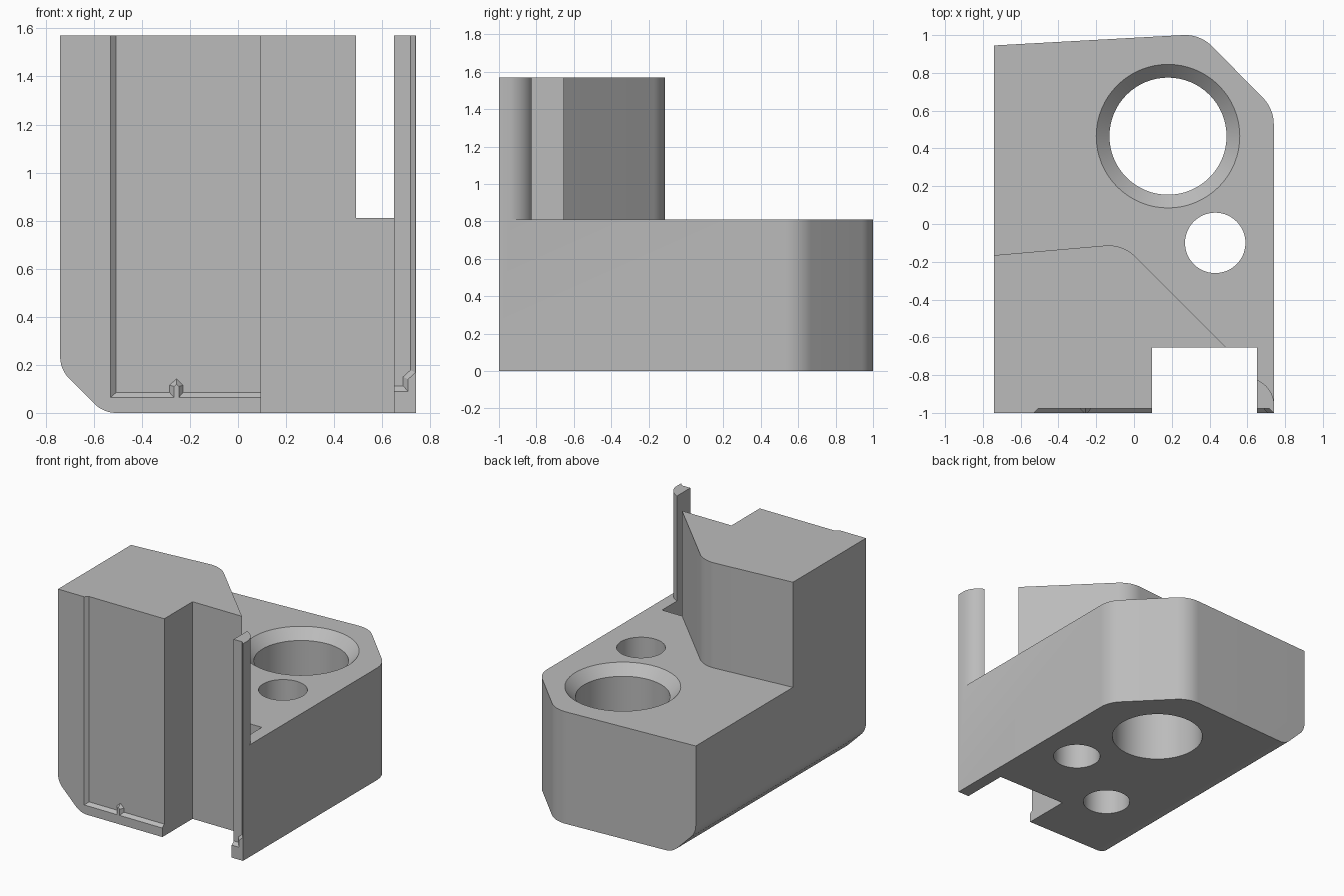
import bpy, bmesh, math
from mathutils import Vector

old = bpy.data.objects.get("Cube")
if old:
    bpy.data.objects.remove(old, do_unlink=True)


def rounded(points, steps=10):
    """2D outline; a third value on a point is its fillet radius."""
    out = []
    for i, p in enumerate(points):
        here = Vector(p[:2])
        if len(p) < 3:
            out.append(here)
            continue
        a = (Vector(points[i - 1][:2]) - here).normalized()
        b = (Vector(points[(i + 1) % len(points)][:2]) - here).normalized()
        half = a.angle(b) / 2
        centre = here + (a + b).normalized() * p[2] / math.sin(half)
        start = here + a * p[2] / math.tan(half) - centre
        end = here + b * p[2] / math.tan(half) - centre
        sweep = start.angle(end)
        for k in range(steps + 1):
            t = k / steps
            out.append(centre + (start * math.sin((1 - t) * sweep)
                                 + end * math.sin(t * sweep)) / math.sin(sweep))
    return out


def loft(name, layers, axis):
    """Solid through equal-length outlines, each given as (position, outline)."""
    bm = bmesh.new()
    rings = []
    for pos, outline in layers:
        rings.append([bm.verts.new((p[0], p[1], pos) if axis == "z"
                                   else (p[0], pos, p[1])) for p in outline])
    bm.faces.new(rings[0])
    bm.faces.new(rings[-1])
    n = len(rings[0])
    for low, high in zip(rings, rings[1:]):
        for i in range(n):
            j = (i + 1) % n
            bm.faces.new((low[i], low[j], high[j], high[i]))
    bmesh.ops.recalc_face_normals(bm, faces=bm.faces)
    mesh = bpy.data.meshes.new(name)
    bm.to_mesh(mesh)
    bm.free()
    obj = bpy.data.objects.new(name, mesh)
    bpy.context.collection.objects.link(obj)
    return obj


def prism(name, points, start, end, axis="z"):
    outline = rounded(points)
    return loft(name, [(start, outline), (end, outline)], axis)


def circle(x, y, r, n=64):
    return [(x + r * math.cos(math.tau * i / n), y + r * math.sin(math.tau * i / n))
            for i in range(n)]


def combine(target, cutter, operation="DIFFERENCE"):
    mod = target.modifiers.new("cut", "BOOLEAN")
    mod.operation, mod.object, mod.solver = operation, cutter, "EXACT"
    bpy.ops.object.select_all(action="DESELECT")
    target.select_set(True)
    bpy.context.view_layer.objects.active = target
    bpy.ops.object.modifier_apply(modifier=mod.name)
    bpy.data.objects.remove(cutter, do_unlink=True)


STEP, TOP = 0.81, 1.57

# Full-height stock with the angled, rounded back
body = prism("bracket_body", [(-0.8, -1.1), (0.74, -1.1), (0.74, 0.61, 0.2),
                              (0.35, 1.005, 0.2), (-0.8, 0.942)], -0.1, TOP)

# Front silhouette with the chamfered lower corner
combine(body, prism("front_silhouette", [(-0.74, 2), (-0.74, 0.18, 0.13),
                                         (-0.56, 0, 0.13), (1, 0), (1, 2)],
                    -1, 1.3, "y"), "INTERSECT")

# Step down behind the tall block and the thin post
combine(body, prism("step_cutter", [(-1, -0.188), (-0.059, -0.106, 0.2), (0.57, -0.735),
                                    (0.57, -0.815), (0.742, -0.815, 0.145),
                                    (0.742, -0.985), (1, -0.985), (1, 1.3), (-1, 1.3)],
                    STEP, 2))

# Front slot
combine(body, prism("slot_cutter", [(0.095, -1.3), (0.65, -1.3), (0.65, -0.655),
                                    (0.095, -0.655)], -0.5, 2))

# Countersunk bore, through hole and blind hole
bore, sink = circle(0.18, 0.465, 0.31), circle(0.18, 0.465, 0.38)
combine(body, loft("bore_cutter", [(-0.5, bore), (STEP - 0.07, bore), (STEP, sink),
                                   (STEP + 0.1, sink)], "z"))
for x, y, height in ((0.43, -0.1, 1), (-0.13, -0.45, STEP)):
    hole = circle(x, y, 0.16)
    combine(body, loft("hole_cutter", [(-0.5, hole), (height, hole)], "z"))

# Shallow front recesses with sloped edges
left_rim = [(-0.53, 1.8), (-0.53, 0.065), (-0.266, 0.065), (-0.266, 0.11), (-0.256, 0.12),
            (-0.246, 0.11), (-0.246, 0.065), (0.3, 0.065), (0.3, 1.8)]
left_floor = [(-0.507, 1.8), (-0.507, 0.085), (-0.285, 0.085), (-0.285, 0.115),
              (-0.256, 0.142), (-0.228, 0.115), (-0.228, 0.085), (0.3, 0.085), (0.3, 1.8)]
right_rim = [(0.5, 1.8), (0.5, 0.09), (0.708, 0.09), (0.708, 0.14), (0.738, 0.168),
             (0.738, 1.8)]
right_floor = [(0.5, 0.112), (0.687, 0.112), (0.687, 0.15), (0.718, 0.178), (0.718, 1.8)]
right_floor.insert(0, (0.5, 1.8))
for rim, floor in ((left_rim, left_floor), (right_rim, right_floor)):
    combine(body, loft("recess_cutter", [(-1.05, rim), (-1, rim), (-0.978, floor)], "y"))

# Plain grey finish
grey = bpy.data.materials.new("plain_grey")
grey.use_nodes = True
colour = (0.5, 0.5, 0.5, 1)
grey.diffuse_color = colour
grey.node_tree.nodes["Principled BSDF"].inputs["Base Color"].default_value = colour
body.data.materials.clear()
body.data.materials.append(grey)
for face in body.data.polygons:
    face.material_index = 0

bpy.ops.object.select_all(action="DESELECT")
body.select_set(True)
bpy.context.view_layer.objects.active = body
bpy.ops.object.shade_smooth_by_angle(angle=math.radians(25))
